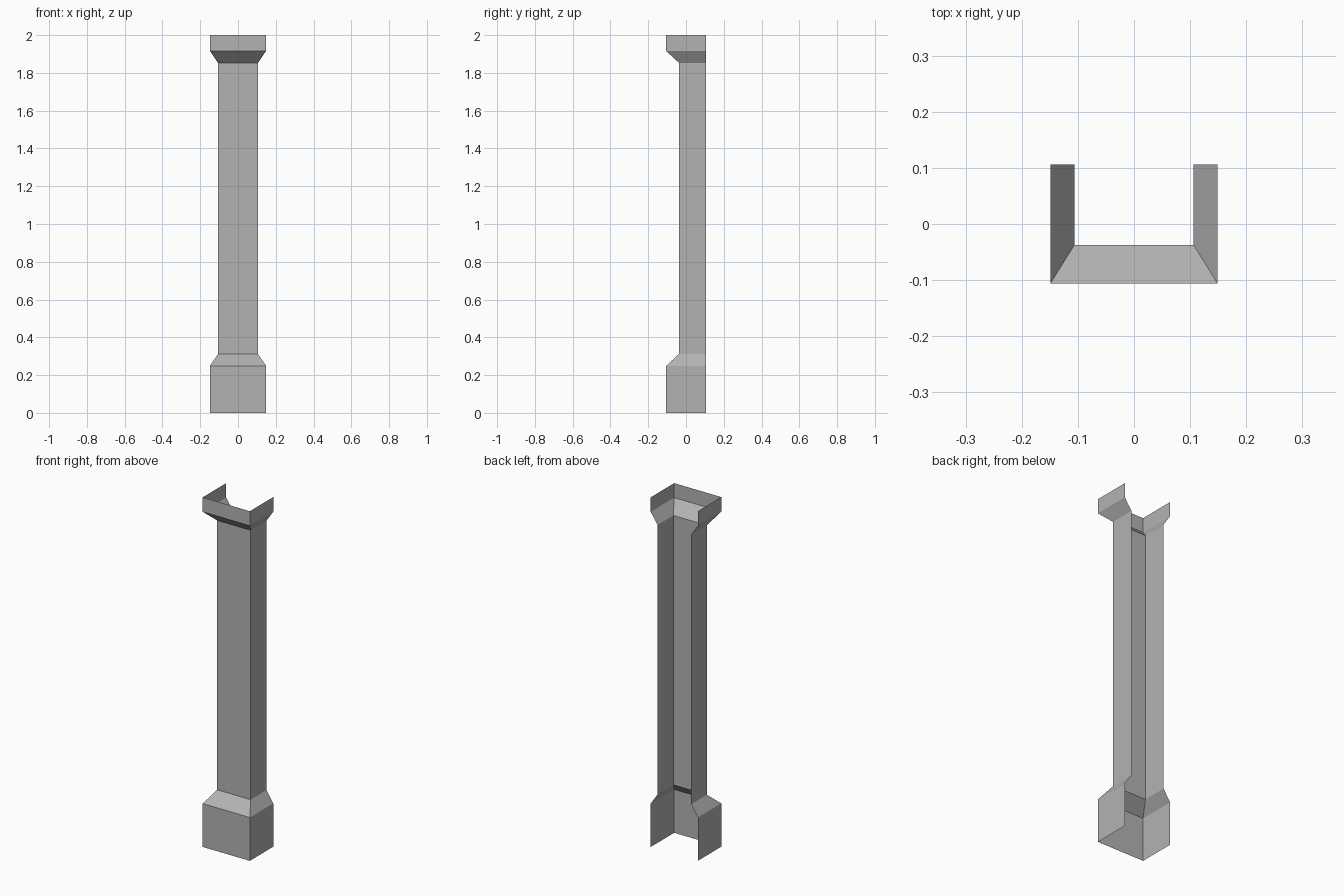
import bpy, bmesh

if "Cube" in bpy.data.objects:
    bpy.data.objects.remove(bpy.data.objects["Cube"])

# Column profile: (height, half width, front y)
WIDE, NARROW = (0.149, -0.106), (0.106, -0.037)
BACK = 0.106
PROFILE = [(0.0, *WIDE), (0.248, *WIDE), (0.312, *NARROW),
           (1.853, *NARROW), (1.917, *WIDE), (2.0, *WIDE)]

# Each level is a U-shaped ring, open at the back; top and bottom stay open
bm = bmesh.new()
rings = []
for z, half, front in PROFILE:
    outline = [(-half, BACK), (-half, front), (half, front), (half, BACK)]
    rings.append([bm.verts.new((x, y, z)) for x, y in outline])

# Bridge neighbouring rings with flat faces pointing outward
for low, high in zip(rings, rings[1:]):
    for i in range(3):
        bm.faces.new((low[i], low[i + 1], high[i + 1], high[i]))

mesh = bpy.data.meshes.new("wall_pillar")
bm.to_mesh(mesh)
bm.free()
pillar = bpy.data.objects.new("wall_pillar", mesh)
bpy.context.collection.objects.link(pillar)

# Dark grey stone
stone = bpy.data.materials.new("grey_stone")
stone.diffuse_color = (0.45, 0.45, 0.45, 1)
stone.use_nodes = True
stone.node_tree.nodes["Principled BSDF"].inputs["Base Color"].default_value = stone.diffuse_color
mesh.materials.append(stone)
